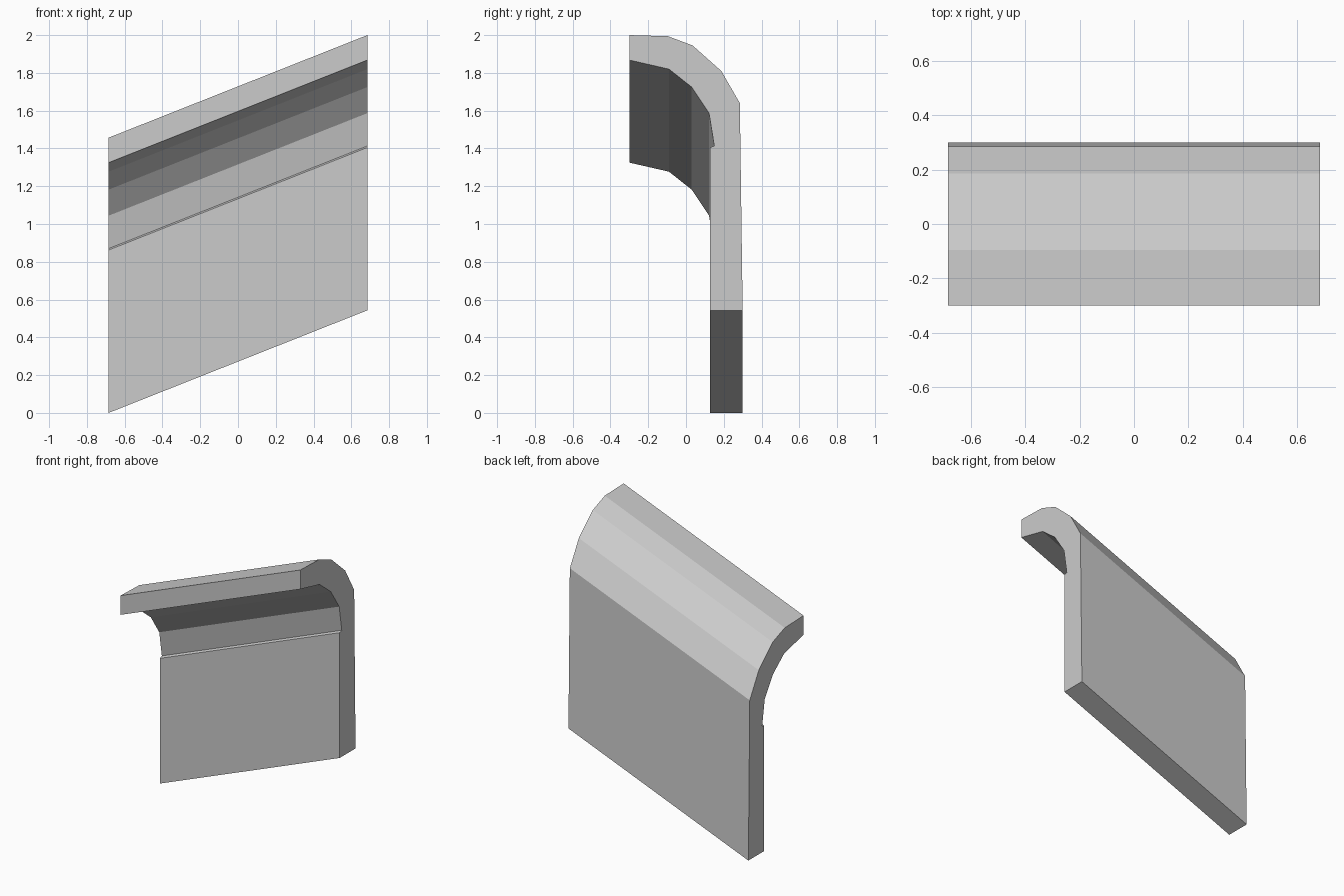
import bpy
import bmesh

cube = bpy.data.objects.get("Cube")
if cube:
    bpy.data.objects.remove(cube, do_unlink=True)

HALF_WIDTH = 0.685
DROP = 0.543  # fall of the slope from left end to right end

# Cross-section at the high end, as (y, z)
OUTER = [(0.3, 0.543), (0.285, 1.64), (0.187, 1.81), (0.035, 1.945), (-0.095, 1.994), (-0.3, 2.0)]
INNER = [(-0.3, 1.868), (-0.09, 1.82), (0.03, 1.725), (0.122, 1.587), (0.15, 1.413),
         (0.128, 1.405), (0.128, 0.543)]

# Plain grey for the whole part
grey = bpy.data.materials.new("plain grey")
grey.use_nodes = True
color = (0.6, 0.6, 0.6, 1)
grey.diffuse_color = color
grey.node_tree.nodes["Principled BSDF"].inputs["Base Color"].default_value = color

# Curved panel: the section at the high end, extruded down the slope
bm = bmesh.new()
section = bm.faces.new([bm.verts.new((HALF_WIDTH, y, z)) for y, z in OUTER + INNER])
result = bmesh.ops.extrude_face_region(bm, geom=[section], use_keep_orig=True)
far_end = [v for v in result["geom"] if isinstance(v, bmesh.types.BMVert)]
bmesh.ops.translate(bm, vec=(-2 * HALF_WIDTH, 0, -DROP), verts=far_end)
bmesh.ops.recalc_face_normals(bm, faces=bm.faces)

mesh = bpy.data.meshes.new("sloped_curved_panel")
bm.to_mesh(mesh)
bm.free()
mesh.materials.append(grey)
panel = bpy.data.objects.new("sloped_curved_panel", mesh)
bpy.context.collection.objects.link(panel)
